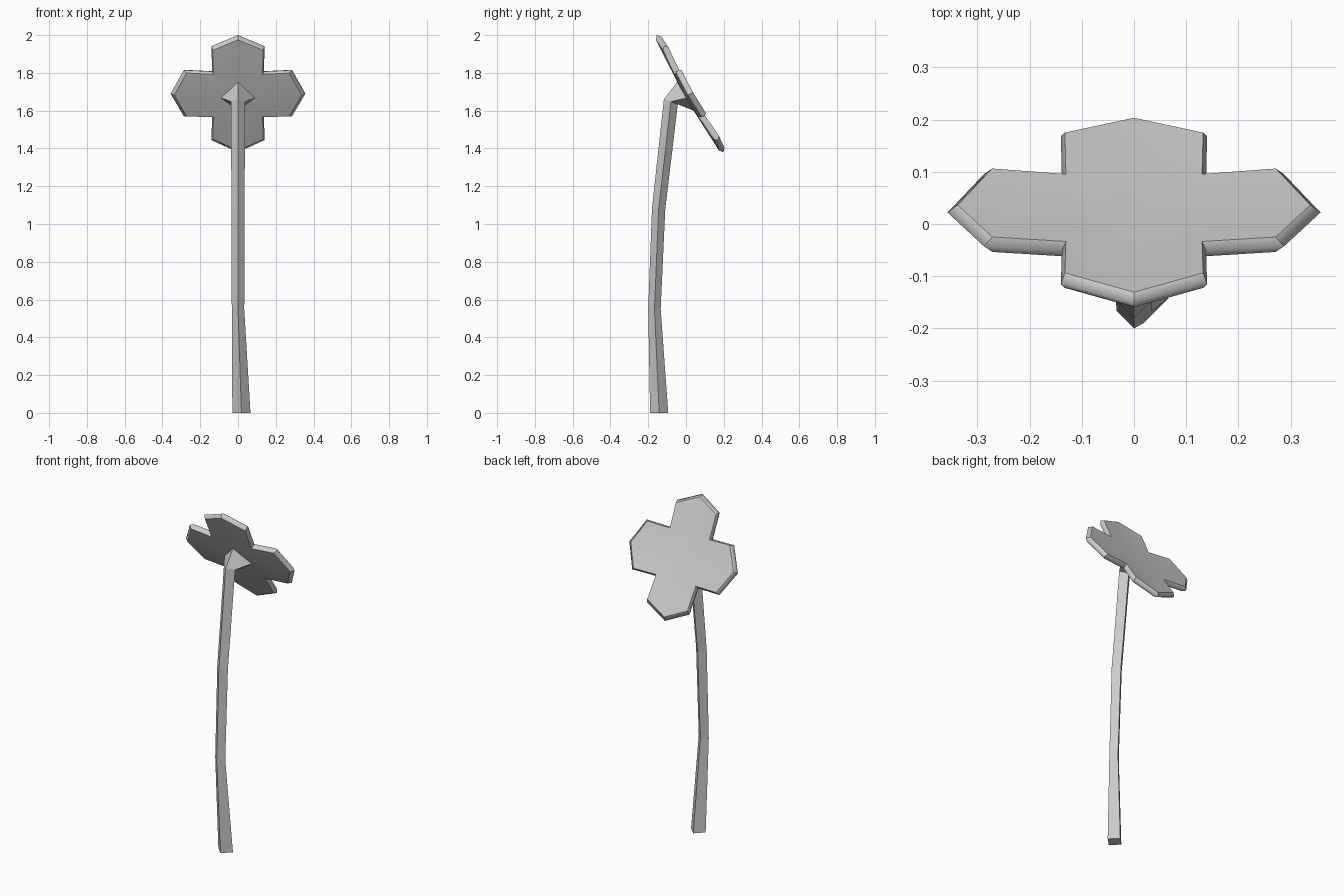
import bpy, bmesh, math
from mathutils import Vector

if "Cube" in bpy.data.objects:
    bpy.data.objects.remove(bpy.data.objects["Cube"])

# Tilted frame of the flower head
C = Vector((0, 0.022, 1.69))
U = Vector((1, 0, 0))
V = Vector((0, -0.495, 0.869))
N = Vector((0, 0.869, 0.495))


def on_head(u, v, n):
    return C + U * u + V * v + N * n


def make_object(name, bm):
    bmesh.ops.recalc_face_normals(bm, faces=bm.faces)
    me = bpy.data.meshes.new(name)
    bm.to_mesh(me)
    bm.free()
    ob = bpy.data.objects.new(name, me)
    bpy.context.collection.objects.link(ob)
    return ob


def bridge(bm, a, b):
    k = len(a)
    return [bm.faces.new((a[i], a[(i + 1) % k], b[(i + 1) % k], b[i])) for i in range(k)]


# Flower head: one petal outline (u, v, n) turned four times
petal = [(0.138, 0.138, -0.006), (0.14, 0.287, 0.005), (0, 0.357, 0), (-0.14, 0.287, 0.005)]
outline = []
for q in range(4):
    c, s = round(math.cos(q * math.pi / 2)), round(math.sin(q * math.pi / 2))
    outline += [(u * c - v * s, u * s + v * c, n) for u, v, n in petal]

bm = bmesh.new()
half = 0.0165
layers = []
for scale, shift in ((0.945, -half), (1, 0), (0.945, half)):
    layers.append([bm.verts.new(on_head(u * scale, v * scale, n + shift)) for u, v, n in outline])
bridge(bm, layers[0], layers[1])
bridge(bm, layers[1], layers[2])
# Slightly dished front and back faces
for ring, shift in ((layers[0], -half), (layers[2], half)):
    mid = bm.verts.new(on_head(0, 0, -0.017 + shift))
    for i in range(16):
        bm.faces.new((ring[i], ring[(i + 1) % 16], mid))
# Rounded rim: crease only the face borders and the petal corners
for f in bm.faces:
    f.smooth = True
for ring in (layers[0], layers[2]):
    for i in range(16):
        bm.edges.get((ring[i], ring[(i + 1) % 16])).smooth = False
for a, b in ((layers[0], layers[1]), (layers[1], layers[2])):
    for i in range(16):
        bm.edges.get((a[i], b[i])).smooth = False
make_object("flower_head", bm)

# Stem: square section swept along bends, flaring into the base of the head
bm = bmesh.new()
rings = []
for x, y, z, r, lean in ((0.018, -0.142, 0, 0.048, 0), (0, -0.167, 0.55, 0.033, 0),
                         (0, -0.145, 1.08, 0.035, 0.004), (0, -0.08, 1.648, 0.037, 0.012)):
    rings.append([bm.verts.new(p) for p in ((x, y - r, z + lean), (x + r, y, z),
                                            (x, y + r, z - lean), (x - r, y, z))])
rings.append([bm.verts.new(on_head(u, v, -0.028))
              for u, v in ((0, 0.088), (0.09, -0.01), (0, -0.088), (-0.09, -0.01))])
for a, b in zip(rings, rings[1:]):
    bridge(bm, a, b)
bm.faces.new(rings[0])
bm.faces.new(rings[-1])
make_object("stem", bm)
